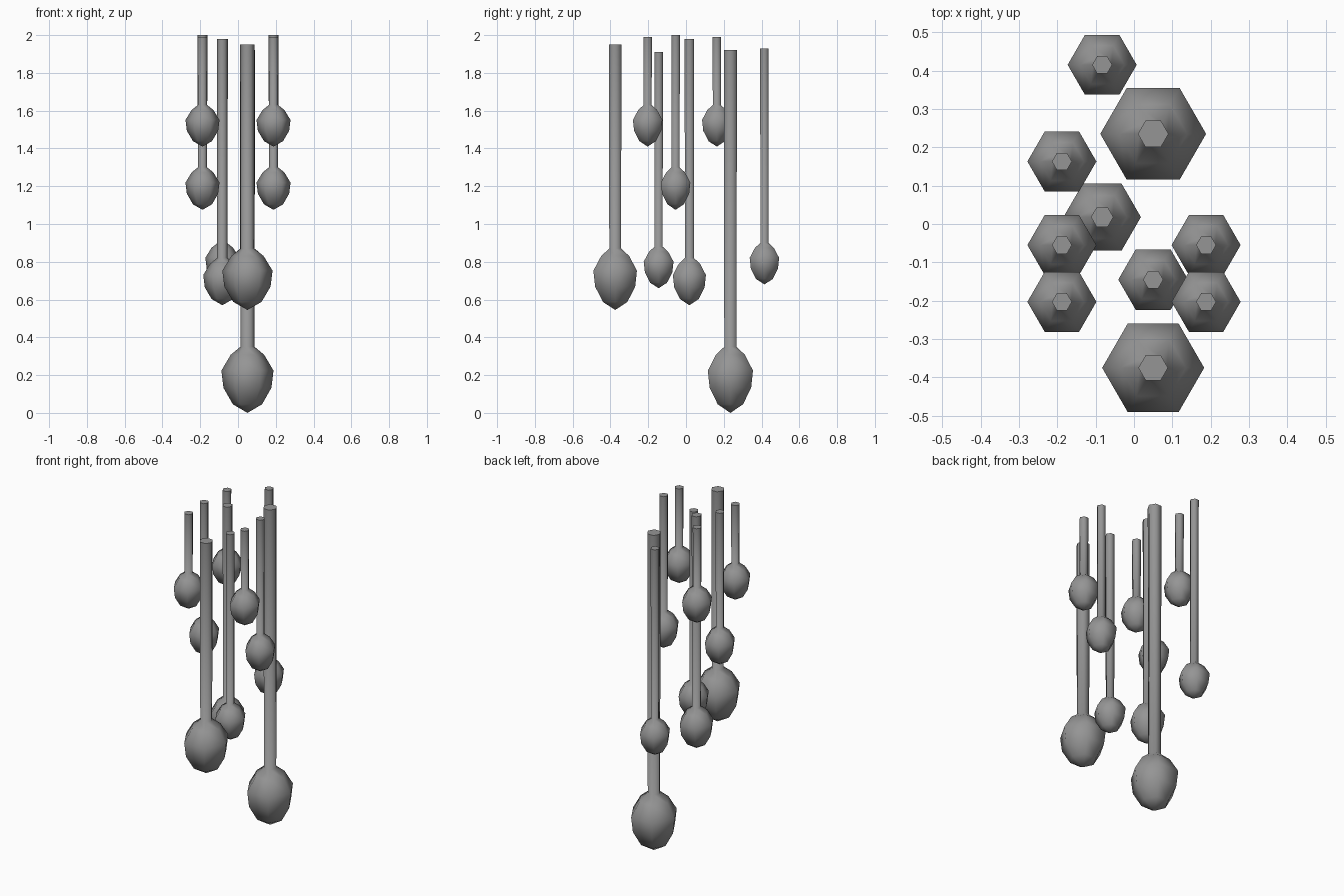
import bpy
import math

cube = bpy.data.objects.get("Cube")
if cube:
    bpy.data.objects.remove(cube)

grey = bpy.data.materials.new("plain grey")
grey.use_nodes = True
colour = (0.3, 0.3, 0.3, 1)
grey.diffuse_color = colour
grey.node_tree.nodes["Principled BSDF"].inputs["Base Color"].default_value = colour

SIDES = 6
# Radius and drop below the neck, as fractions of bulb radius and bulb height
BULB = [(0.27, 0), (0.64, 0.12), (1, 0.36), (0.92, 0.62), (0.56, 0.87)]


def pendant(name, x, y, radius, top, neck, bottom):
    """One hexagonal stem with a pointed bulb hanging at its lower end."""
    rings = [(0.29 * radius, top)]
    rings += [(r * radius, neck - t * (neck - bottom)) for r, t in BULB]
    verts = []
    for r, z in rings:
        for i in range(SIDES):
            a = math.tau * i / SIDES
            verts.append((r * math.cos(a), r * math.sin(a), z))
    tip = len(verts)
    verts.append((0, 0, bottom))

    # Flat cap, side walls, then the pointed tip
    faces = [tuple(range(SIDES))]
    for k in range(len(rings) - 1):
        for i in range(SIDES):
            j = (i + 1) % SIDES
            a, b = k * SIDES, (k + 1) * SIDES
            faces.append((a + i, b + i, b + j, a + j))
    last = tip - SIDES
    faces += [(last + i, tip, last + (i + 1) % SIDES) for i in range(SIDES)]

    mesh = bpy.data.meshes.new(name)
    mesh.from_pydata(verts, [], faces)
    mesh.materials.append(grey)
    obj = bpy.data.objects.new(name, mesh)
    obj.location = (x, y, 0)
    bpy.context.collection.objects.link(obj)
    for p in mesh.polygons:
        p.use_smooth = p.index > 0
    # Keep the rim of the cap crisp
    for e in mesh.edges:
        if max(e.vertices) < SIDES:
            e.use_edge_sharp = True


# Large pendants
pendant("large_pendant_back", 0.05, 0.235, 0.138, 1.92, 0.35, 0.0)
pendant("large_pendant_front", 0.05, -0.375, 0.133, 1.95, 0.87, 0.545)

# Low small pendants along the middle
pendant("low_pendant_back", -0.083, 0.415, 0.09, 1.93, 0.9, 0.68)
pendant("low_pendant_middle", -0.083, 0.018, 0.101, 1.98, 0.82, 0.57)
pendant("low_pendant_front", 0.05, -0.145, 0.091, 1.91, 0.88, 0.66)

# High small pendants on both sides
for side, x in (("left", 0.188), ("right", -0.188)):
    pendant("mid_pendant_" + side, x, -0.055, 0.09, 2.0, 1.3, 1.075)
    pendant("high_pendant_" + side, x, -0.203, 0.09, 1.99, 1.63, 1.41)
pendant("high_pendant_back_right", -0.188, 0.163, 0.09, 1.99, 1.63, 1.41)
